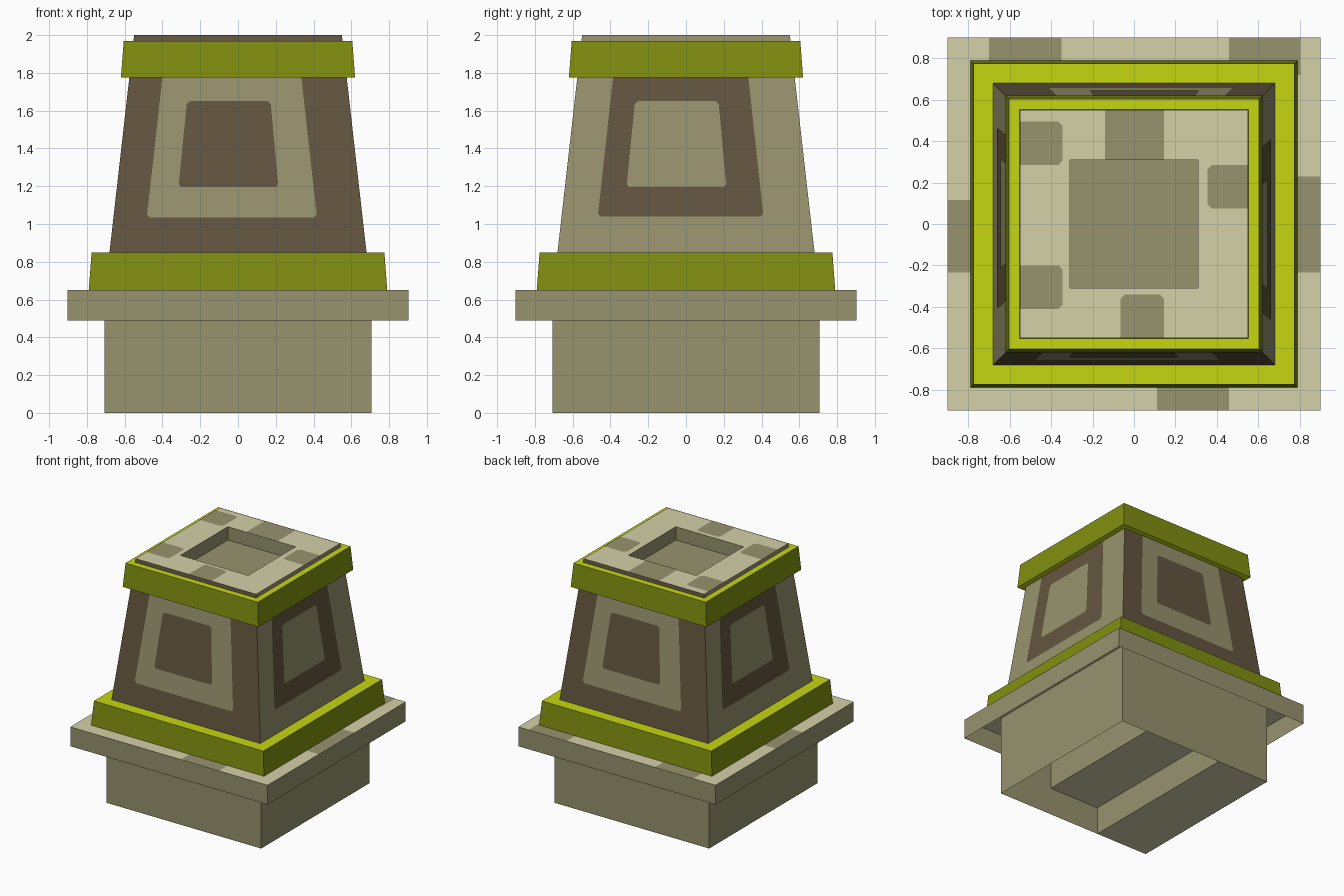
import bpy
from mathutils import Vector, Matrix
from math import pi

if "Cube" in bpy.data.objects:
    bpy.data.objects.remove(bpy.data.objects["Cube"])


def material(name, srgb):
    m = bpy.data.materials.new(name)
    lin = [((c / 255 + 0.055) / 1.055) ** 2.4 if c > 10 else c / 255 / 12.92 for c in srgb]
    m.diffuse_color = (*lin, 1)
    m.use_nodes = True
    m.node_tree.nodes["Principled BSDF"].inputs["Base Color"].default_value = m.diffuse_color
    return m


LIGHT = material("light khaki stone", (213, 209, 170))
KHAKI = material("mid khaki stone", (151, 147, 110))
BROWN = material("brown stone", (99, 86, 63))
GREEN = material("moss green", (129, 143, 16))
LIME = material("bright green", (197, 215, 16))


def make(name, verts, faces, *mats):
    mesh = bpy.data.meshes.new(name)
    mesh.from_pydata(verts, [], faces)
    mesh.update()
    for m in mats:
        mesh.materials.append(m)
    ob = bpy.data.objects.new(name, mesh)
    bpy.context.collection.objects.link(ob)
    # Level faces take the second colour, upright faces the first
    for p in mesh.polygons:
        if len(mats) > 1 and abs(p.normal.z) > 0.7:
            p.material_index = 1
    return ob


def square_loft(name, rings, cap, *mats):
    """Skin square rings given as (half width, height), optionally capping the last."""
    verts = [(sx * h, sy * h, z) for h, z in rings
             for sx, sy in ((-1, -1), (1, -1), (1, 1), (-1, 1))]
    faces = []
    for r in range(len(rings) - 1):
        a, b = 4 * r, 4 * r + 4
        faces += [(a + i, a + (i + 1) % 4, b + (i + 1) % 4, b + i) for i in range(4)]
    if cap:
        n = len(verts)
        faces.append((n - 4, n - 3, n - 2, n - 1))
    return make(name, verts, faces, *mats)


def chamfer(pts, c, edge=9):
    """Cut the corners of a 2D polygon, except those lying on the rim edge."""
    out = []
    for i, p in enumerate(pts):
        p = Vector(p)
        cut = c if max(abs(p.x), abs(p.y)) < edge else 0
        if not cut:
            out.append(p)
            continue
        for q in (pts[i - 1], pts[(i + 1) % len(pts)]):
            out.append(p + (Vector(q) - p).normalized() * cut)
    return out


# Plinth and overhanging slab, both hollow underneath
square_loft("plinth", [(0.707, 0), (0.707, 0.65)], False, KHAKI)
square_loft("slab", [(0.902, 0.49), (0.902, 0.65)], True, KHAKI, LIGHT)

# Stepped underside inside the plinth
steps = [(-0.707, 0), (-0.235, 0), (-0.235, 0.225), (0.22, 0.225), (0.22, 0.45), (0.707, 0.45)]
sv = [(x, y, z) for x, z in steps for y in (-0.707, 0.707)]
make("stepped_underside", sv,
     [(2 * i, 2 * i + 1, 2 * i + 3, 2 * i + 2) for i in range(5)], KHAKI, LIGHT)

# Tapered body with a square recess in the top
body = square_loft("body", [(0.703, 0.65), (0.55, 2.0), (0.31, 2.0), (0.31, 1.89)],
                   True, KHAKI, LIGHT, BROWN)
for p in body.data.polygons:
    if abs(p.normal.y) > 0.7 and abs(p.center.y) > 0.4:
        p.material_index = 2
    elif p.normal.z > 0.7 and p.center.z < 1.95:
        p.material_index = 0

# Green bands with brighter level faces
square_loft("lower_band", [(0.69, 0.651), (0.79, 0.651), (0.775, 0.85), (0.67, 0.85)],
            False, GREEN, LIME)
square_loft("upper_band", [(0.56, 1.775), (0.62, 1.775), (0.605, 1.97), (0.54, 1.97)],
            False, GREEN, LIME)


# Nested trapezoid panels on the four sloping sides
def panel(name, pts, k, lift, mat):
    rot = Matrix.Rotation(k * pi / 2, 3, 'Z')
    verts = [rot @ Vector((u, -(0.703 - 0.153 * (z - 0.65) / 1.35 + lift), z))
             for u, z in chamfer(pts, 0.015)]
    make(name, verts, [range(len(verts))], mat)


outer = [(-0.483, 1.035), (0.418, 1.035), (0.327, 1.85), (-0.392, 1.85)]
outer_side = [(-0.467, 1.04), (0.41, 1.04), (0.322, 1.85), (-0.378, 1.85)]
inner = [(-0.315, 1.195), (0.214, 1.195), (0.172, 1.65), (-0.27, 1.65)]
for k, side in enumerate(("front", "right", "back", "left")):
    ring, core = (KHAKI, BROWN) if k % 2 == 0 else (BROWN, KHAKI)
    panel(side + "_outer_panel", outer_side if k % 2 else outer, k, 0.002, ring)
    panel(side + "_inner_panel", inner, k, 0.004, core)


# Darker stone patches on the top rim and slab rim
def patch(name, x0, x1, y0, y1, z, c, edge):
    pts = chamfer([(x0, y0), (x1, y0), (x1, y1), (x0, y1)], c, edge)
    make(name, [(p.x, p.y, z) for p in pts], [range(len(pts))], KHAKI)


for i, r in enumerate([(-0.55, -0.345, 0.285, 0.495), (-0.14, 0.145, 0.31, 0.55),
                       (0.355, 0.55, 0.075, 0.285), (-0.55, -0.345, -0.41, -0.2),
                       (-0.065, 0.145, -0.55, -0.34)]):
    patch(f"top_patch_{i + 1}", *r, 2.002, 0 if i == 1 else 0.02, 0.54)
for i, r in enumerate([(-0.7, -0.35, 0.75, 0.902), (0.46, 0.805, 0.72, 0.902),
                       (-0.902, -0.75, -0.235, 0.115), (0.75, 0.902, -0.235, 0.23),
                       (0.11, 0.46, -0.902, -0.75)]):
    patch(f"slab_patch_{i + 1}", *r, 0.652, 0, 9)
